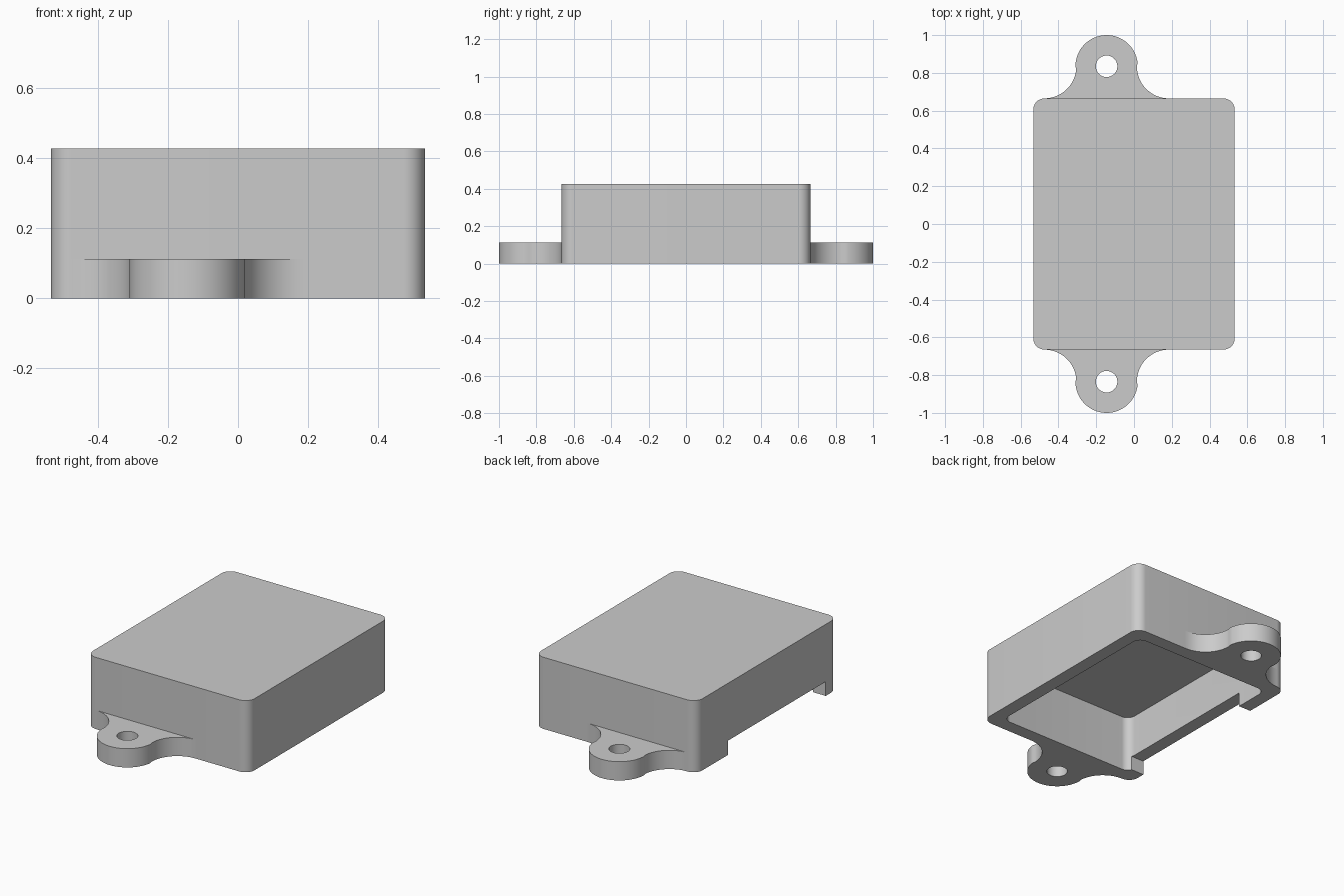
import bpy, bmesh
from math import sin, cos, pi, radians

cube = bpy.data.objects.get("Cube")
if cube:
    bpy.data.objects.remove(cube, do_unlink=True)

grey = bpy.data.materials.new("matte_grey")
grey.use_nodes = True
grey.diffuse_color = (0.6, 0.6, 0.6, 1)
grey.node_tree.nodes["Principled BSDF"].inputs["Base Color"].default_value = (0.6, 0.6, 0.6, 1)


def arc(cx, cy, r, start, end, n=12):
    angles = [radians(start + (end - start) * i / n) for i in range(n + 1)]
    return [(cx + r * cos(a), cy + r * sin(a)) for a in angles]


def rounded_rect(hx, hy, r):
    pts = []
    for k, (sx, sy) in enumerate([(1, 1), (-1, 1), (-1, -1), (1, -1)]):
        pts += arc(sx * (hx - r), sy * (hy - r), r, 90 * k, 90 * k + 90)
    return pts


def prism(name, outline, z0, z1):
    bm = bmesh.new()
    base = bm.faces.new([bm.verts.new((x, y, z0)) for x, y in outline])
    top = bmesh.ops.extrude_face_region(bm, geom=[base])["geom"]
    verts = [v for v in top if isinstance(v, bmesh.types.BMVert)]
    bmesh.ops.translate(bm, verts=verts, vec=(0, 0, z1 - z0))
    bmesh.ops.recalc_face_normals(bm, faces=bm.faces)
    mesh = bpy.data.meshes.new(name)
    bm.to_mesh(mesh)
    bm.free()
    mesh.materials.append(grey)
    obj = bpy.data.objects.new(name, mesh)
    bpy.context.collection.objects.link(obj)
    return obj


def select(obj):
    bpy.ops.object.select_all(action='DESELECT')
    obj.select_set(True)
    bpy.context.view_layer.objects.active = obj


def cut(obj, cutter):
    cutter.hide_render = True
    mod = obj.modifiers.new("cut", 'BOOLEAN')
    mod.operation = 'DIFFERENCE'
    mod.solver = 'EXACT'
    mod.object = cutter
    select(obj)
    bpy.ops.object.modifier_apply(modifier=mod.name)
    bpy.data.objects.remove(cutter, do_unlink=True)


def smooth(obj):
    select(obj)
    bpy.ops.object.shade_smooth_by_angle(angle=radians(30))


HX, HY, HEIGHT, WALL = 0.533, 0.665, 0.427, 0.08

# Housing: rounded box, open underneath, with a cable slot in the -x wall
housing = prism("housing", rounded_rect(HX, HY, 0.06), 0, HEIGHT)
cut(housing, prism("cavity", rounded_rect(HX - WALL, HY - WALL, 0.05), -0.1, 0.335))
slot = [(-0.7, -0.555), (-0.4, -0.555), (-0.4, 0.365), (-0.7, 0.365)]
cut(housing, prism("slot", slot, -0.1, 0.085))
smooth(housing)

# Mounting ears: round tab with flared concave roots and a screw hole
EX, EY, R = -0.145, 0.835, 0.165
for side, name in ((-1, "front_ear"), (1, "back_ear")):
    flare = 2 * R
    outline = arc(EX + flare, EY, EY - HY, 270, 180, 16)
    outline += arc(EX, EY, R, 0, 180, 32)[1:]
    outline += arc(EX - flare, EY, EY - HY, 0, -90, 16)[1:]
    ear = prism(name, [(x, side * y) for x, y in outline], 0, 0.112)
    hole = prism("hole", arc(EX, side * EY, 0.057, 0, 360, 32)[:-1], -0.1, 0.3)
    cut(ear, hole)
    smooth(ear)
